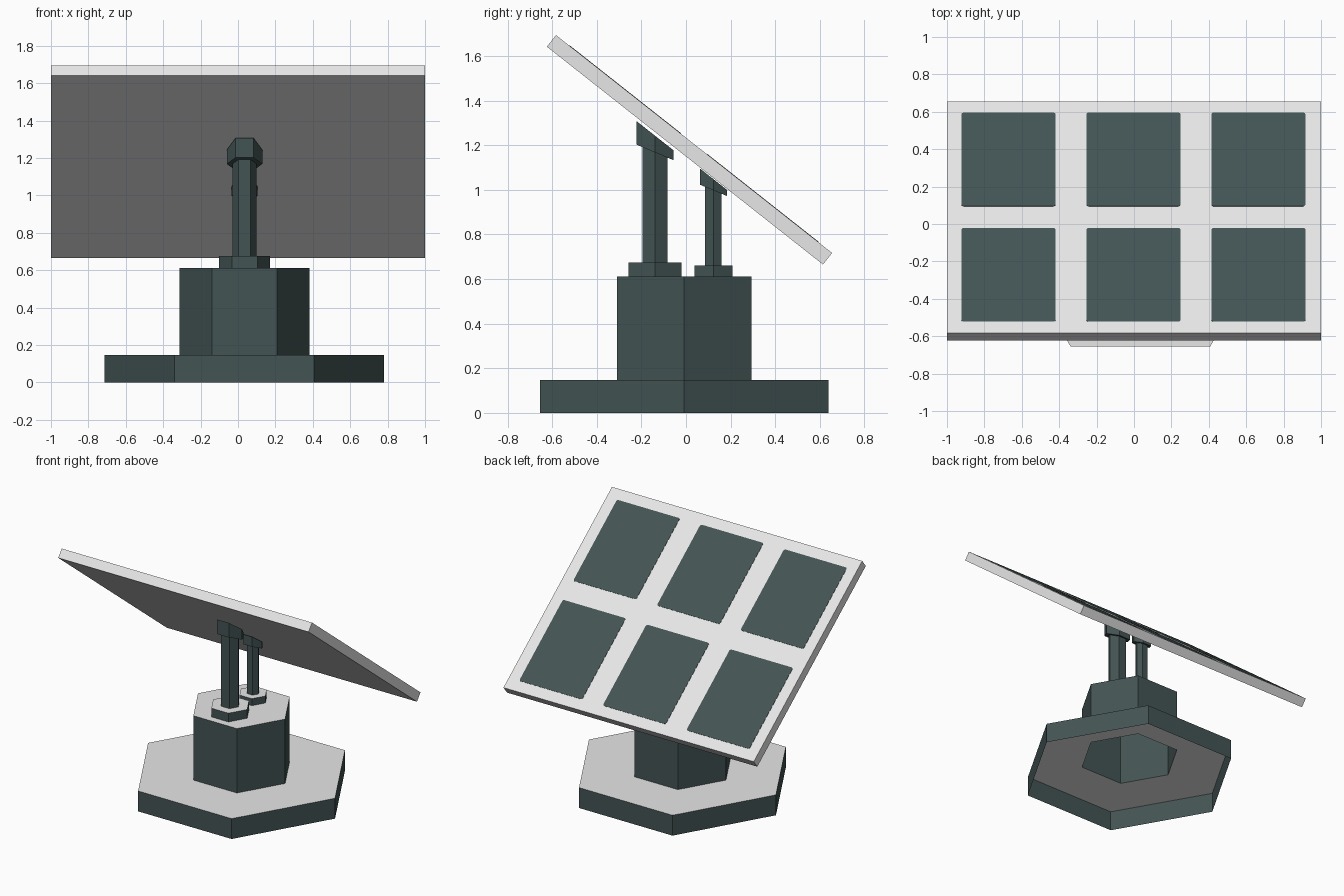
import bpy, bmesh, math
from mathutils import Matrix, Vector

if "Cube" in bpy.data.objects:
    bpy.data.objects.remove(bpy.data.objects["Cube"])


def make_material(name, colour):
    mat = bpy.data.materials.new(name)
    mat.use_nodes = True
    mat.diffuse_color = colour
    mat.node_tree.nodes["Principled BSDF"].inputs["Base Color"].default_value = colour
    return mat


light_grey = make_material("light_grey", (0.8, 0.8, 0.8, 1))
dark_teal = make_material("dark_teal", (0.056, 0.087, 0.087, 1))


def finish(name, bm, materials):
    mesh = bpy.data.meshes.new(name)
    bm.to_mesh(mesh)
    bm.free()
    for mat in materials:
        mesh.materials.append(mat)
    obj = bpy.data.objects.new(name, mesh)
    bpy.context.collection.objects.link(obj)
    return obj


def hex_stack(name, centre, profile):
    """Six-sided shell through (radius, height, slope in y) rings, capped on top.
    Level upward faces are light grey, all others dark teal."""
    bm = bmesh.new()
    rings = []
    for radius, height, slope in profile:
        ring = []
        for i in range(6):
            a = i * math.pi / 3
            x, y = radius * math.cos(a), radius * math.sin(a)
            ring.append(bm.verts.new((centre[0] + x, centre[1] + y, height + slope * y)))
        rings.append(ring)
    for low, high in zip(rings, rings[1:]):
        for i in range(6):
            j = (i + 1) % 6
            bm.faces.new((low[i], low[j], high[j], high[i]))
    bm.faces.new(rings[-1])
    bm.normal_update()
    for f in bm.faces:
        f.material_index = 0 if f.normal.z > 0.9 else 1
    return finish(name, bm, (light_grey, dark_teal))


def slab(name, size, centre, frame, mat, corner=0.0):
    """Box placed in the tilted panel frame, with optional rounded corners."""
    bm = bmesh.new()
    bmesh.ops.create_cube(bm, size=1, matrix=Matrix.Translation(centre) @ Matrix.Diagonal((*size, 1)))
    if corner:
        upright = [e for e in bm.edges
                   if abs((e.verts[0].co - e.verts[1].co).normalized().z) > 0.9]
        bmesh.ops.bevel(bm, geom=upright, offset=corner, segments=3, profile=0.5, affect='EDGES')
    bm.transform(frame)
    return finish(name, bm, (mat,))


# Hollow pedestal: wide foot stepping in to a column, open underneath
BASE_TOP, COLUMN_TOP = 0.147, 0.612
hex_stack("pedestal", (0.034, -0.008),
          [(0.747, 0, 0), (0.747, BASE_TOP, 0), (0.348, BASE_TOP, 0), (0.348, COLUMN_TOP, 0)])

# Two posts, each with a flange and a slanted head under the panel
PANEL_SLOPE, HEAD_SLOPE = -0.789, -0.42


def support(prefix, y, flange_r, flange_top, post_r, head_r, head_low, head_high):
    centre = (0.035, y)
    hex_stack(prefix + "_flange", centre, [(flange_r, COLUMN_TOP, 0), (flange_r, flange_top, 0)])
    hex_stack(prefix + "_post", centre,
              [(post_r, flange_top, 0), (post_r, head_low + 0.01, HEAD_SLOPE)])
    hex_stack(prefix + "_head", centre,
              [(post_r, head_low, HEAD_SLOPE), (head_r, head_low, HEAD_SLOPE),
               (head_r, head_high, PANEL_SLOPE)])


support("front", -0.139, 0.136, 0.675, 0.065, 0.095, 1.168, 1.243)
support("back", 0.123, 0.098, 0.662, 0.043, 0.069, 0.998, 1.048)

# Tilted panel
frame = Matrix.Translation((0, 0.036, 1.2055)) @ Matrix.Rotation(math.atan(PANEL_SLOPE), 4, 'X')
THICK = 0.066
slab("panel_frame", (2, 1.577, THICK), (0, 0, -THICK / 2), frame, light_grey)

# Six cells in two rows of three
for row in (-1, 1):
    for col in (-1, 0, 1):
        slab(f"panel_cell_{'front' if row < 0 else 'back'}_{col + 2}", (0.503, 0.637, 0.004),
             (0.668 * col - 0.003, 0.393 * row, 0), frame, dark_teal, corner=0.012)
